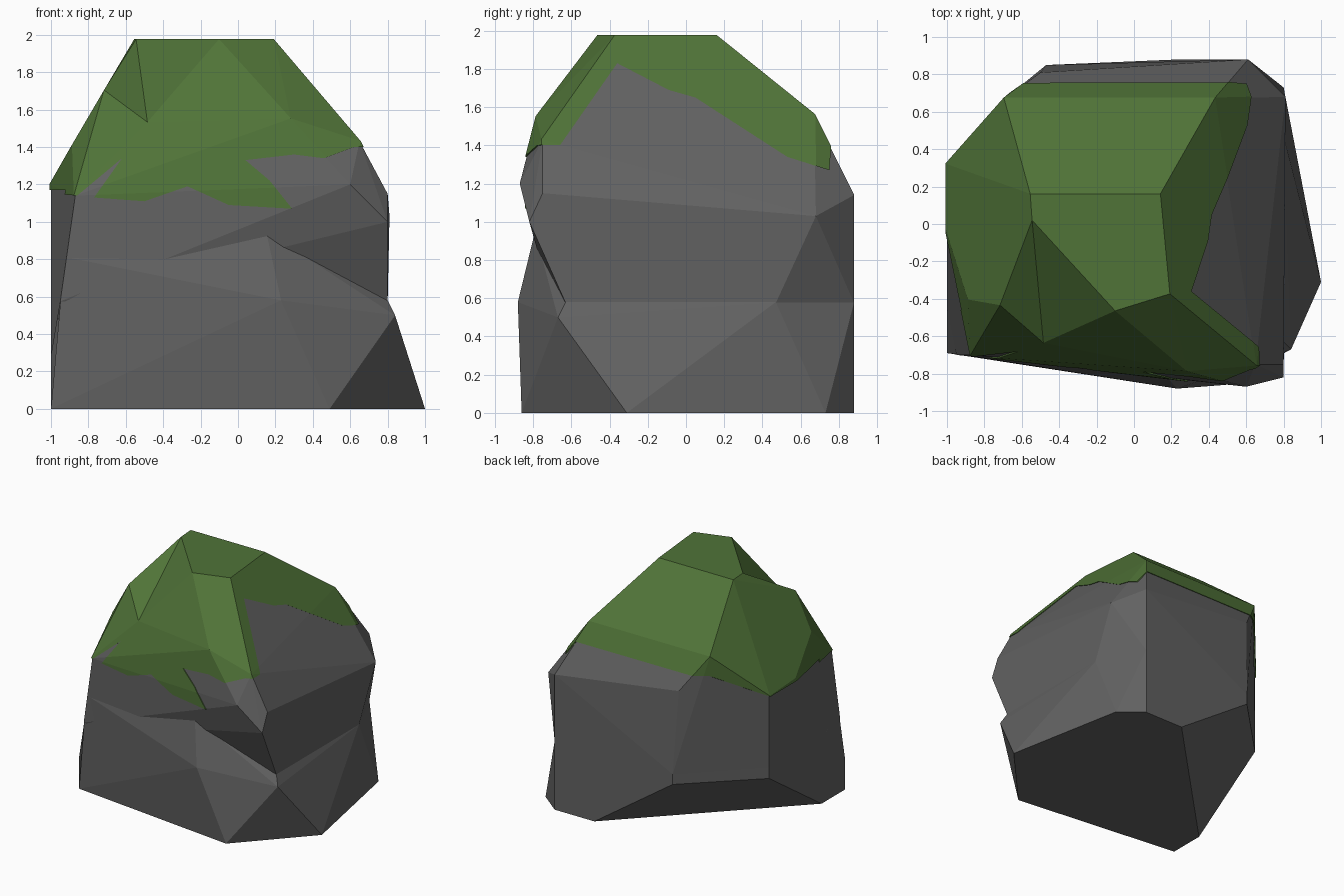
import bpy
import bmesh
from mathutils import Vector

default_cube = bpy.data.objects.get("Cube")
if default_cube:
    bpy.data.objects.remove(default_cube, do_unlink=True)


def make_material(name, colour):
    material = bpy.data.materials.new(name)
    material.use_nodes = True
    material.diffuse_color = colour
    shader = next(n for n in material.node_tree.nodes if n.type == "BSDF_PRINCIPLED")
    shader.inputs["Base Color"].default_value = colour
    shader.inputs["Roughness"].default_value = 0.9
    return material


def object_from_bmesh(name, bm, material):
    bmesh.ops.recalc_face_normals(bm, faces=bm.faces[:])
    mesh = bpy.data.meshes.new(name)
    bm.to_mesh(mesh)
    bm.free()
    if material:
        mesh.materials.append(material)
    obj = bpy.data.objects.new(name, mesh)
    bpy.context.collection.objects.link(obj)
    return obj


def hull(name, points, material):
    """Faceted stone block wrapped around a few corner points."""
    bm = bmesh.new()
    for point in points:
        bm.verts.new(point)
    result = bmesh.ops.convex_hull(bm, input=bm.verts[:])
    loose = {e for e in result["geom_interior"] + result["geom_unused"]
             if isinstance(e, bmesh.types.BMVert)}
    bmesh.ops.delete(bm, geom=list(loose), context="VERTS")
    bmesh.ops.dissolve_limit(bm, angle_limit=0.05, verts=bm.verts[:], edges=bm.edges[:])
    return object_from_bmesh(name, bm, material)


def prism(name, outline, axis, start, end):
    """Helper block: an outline swept along the x or y axis."""
    def place(a, z, depth):
        return (depth, a, z) if axis == "x" else (a, depth, z)

    bm = bmesh.new()
    face = bm.faces.new([bm.verts.new(place(a, z, start)) for a, z in outline])
    swept = bmesh.ops.extrude_face_region(bm, geom=[face])
    moved = [e for e in swept["geom"] if isinstance(e, bmesh.types.BMVert)]
    offset = Vector(place(0, 0, end)) - Vector(place(0, 0, start))
    bmesh.ops.translate(bm, verts=moved, vec=offset)
    return object_from_bmesh(name, bm, None)


def combine(target, helper, operation):
    """Apply a boolean and drop the helper object."""
    modifier = target.modifiers.new("combine", "BOOLEAN")
    modifier.object = helper
    modifier.operation = operation
    modifier.solver = "EXACT"
    graph = bpy.context.evaluated_depsgraph_get()
    mesh = bpy.data.meshes.new_from_object(target.evaluated_get(graph))
    target.modifiers.remove(modifier)
    target.data = mesh
    bpy.data.objects.remove(helper, do_unlink=True)


def level(z, *pairs):
    return [(x, y, z) for x, y in pairs]


def grow(points):
    """Push points slightly outward, for the moss thickness."""
    centre = Vector((0, 0, 1.2))
    return [centre + (Vector(p) - centre) * 1.009 for p in points]


stone = make_material("grey stone", (0.122, 0.122, 0.122, 1))
moss_green = make_material("moss green", (0.08, 0.172, 0.039, 1))

# Foot of the boulder, flaring out below the waist, with a ridge up the front
waist = [(-0.95, -0.7), (-1, -0.45), (-1, 0.32), (-0.47, 0.85),
         (0.61, 0.88), (0.8, 0.47), (0.8, -0.63)]
foot = level(0, (-1, -0.69), (-1, -0.38), (0.24, 0.88), (0.61, 0.88),
             (0.8, 0.73), (1, -0.31), (0.49, -0.86))
foot += level(0.58, (0.23, -0.88), *waist)
foot += [(0.84, -0.67, 0.5), (-0.47, 0.85, 0.49), (-1, 0.32, 0.48), (-1, -0.69, 0.27),
         (-0.91, -0.7, 0.81), (0.15, -0.79, 0.95)]

# Upper boulder, from the waist to the flat summit
summit = level(1.97, (-0.55, 0.16), (0.14, 0.16), (0.19, -0.37),
               (-0.1, -0.46), (-0.54, 0.02))
back = [(-0.69, 0.67, 1.56), (0.43, 0.67, 1.56), (-0.5, 0.81, 1.27), (0.61, 0.88, 1.14)]
left = [(-1, 0.32, 1.18), (-1, -0.02, 1.2), (-0.88, -0.4, 1.41), (-0.71, -0.43, 1.7)]
front = [(-0.87, -0.7, 1.14), (-0.48, -0.63, 1.53), (0.28, -0.78, 1.55),
         (0.65, -0.75, 1.43), (0.6, -0.87, 1.2)]
right = [(0.8, -0.75, 1.15), (0.8, -0.82, 1), (0.81, 0.68, 1.03)]
body = level(0.575, *waist) + summit + back + left + front + right

boulder = hull("boulder", body, stone)
combine(boulder, hull("boulder_foot", foot, stone), "UNION")

# Moss cap: a slightly larger shell of the upper boulder, trimmed to ragged edges
moss = hull("moss_cap", grow(body), moss_green)

# Hollow between the summit and the left shoulder
hollow = [summit[-1], summit[-2], left[-1], front[1], (-0.6, -0.6, 1.9)]
combine(boulder, hull("stone_hollow", hollow, stone), "DIFFERENCE")
combine(moss, hull("moss_hollow", grow(hollow), moss_green), "DIFFERENCE")

front_edge = [(-1.2, 1.17), (-0.86, 1.14), (-0.62, 1.34), (-0.77, 1.13), (-0.5, 1.11),
              (-0.27, 1.19), (-0.05, 1.09), (0.29, 1.07), (0.17, 1.22), (0.04, 1.33),
              (0.3, 1.36), (0.46, 1.34), (0.62, 1.4), (1.2, 1.41)]
right_edge = [(-0.66, 1.4), (-0.36, 1.83), (-0.09, 1.69), (0.05, 1.65),
              (0.53, 1.34), (0.75, 1.27), (0.76, 1.4), (1.2, 1.4)]
back_edge = [(0.3, 1.16), (0.68, 1.4), (1.2, 1.4)]
left_edge = [(-0.46, 1.17), (1.2, 1.17)]


def trim(name, edge, axis, start, end):
    """Remove the moss below a ragged edge."""
    outline = edge + [(edge[-1][0], 0.1), (edge[0][0], 0.1)]
    combine(moss, prism(name, outline, axis, start, end), "DIFFERENCE")


trim("front_trim", front_edge, "y", -1.3, -0.45)
trim("right_trim", right_edge, "x", 0.15, 1.3)
trim("back_trim", back_edge, "x", -1.3, 0.5)
trim("left_trim", left_edge, "x", -1.3, 1.25)

# Flat facets
for part in (boulder, moss):
    for polygon in part.data.polygons:
        polygon.use_smooth = False
